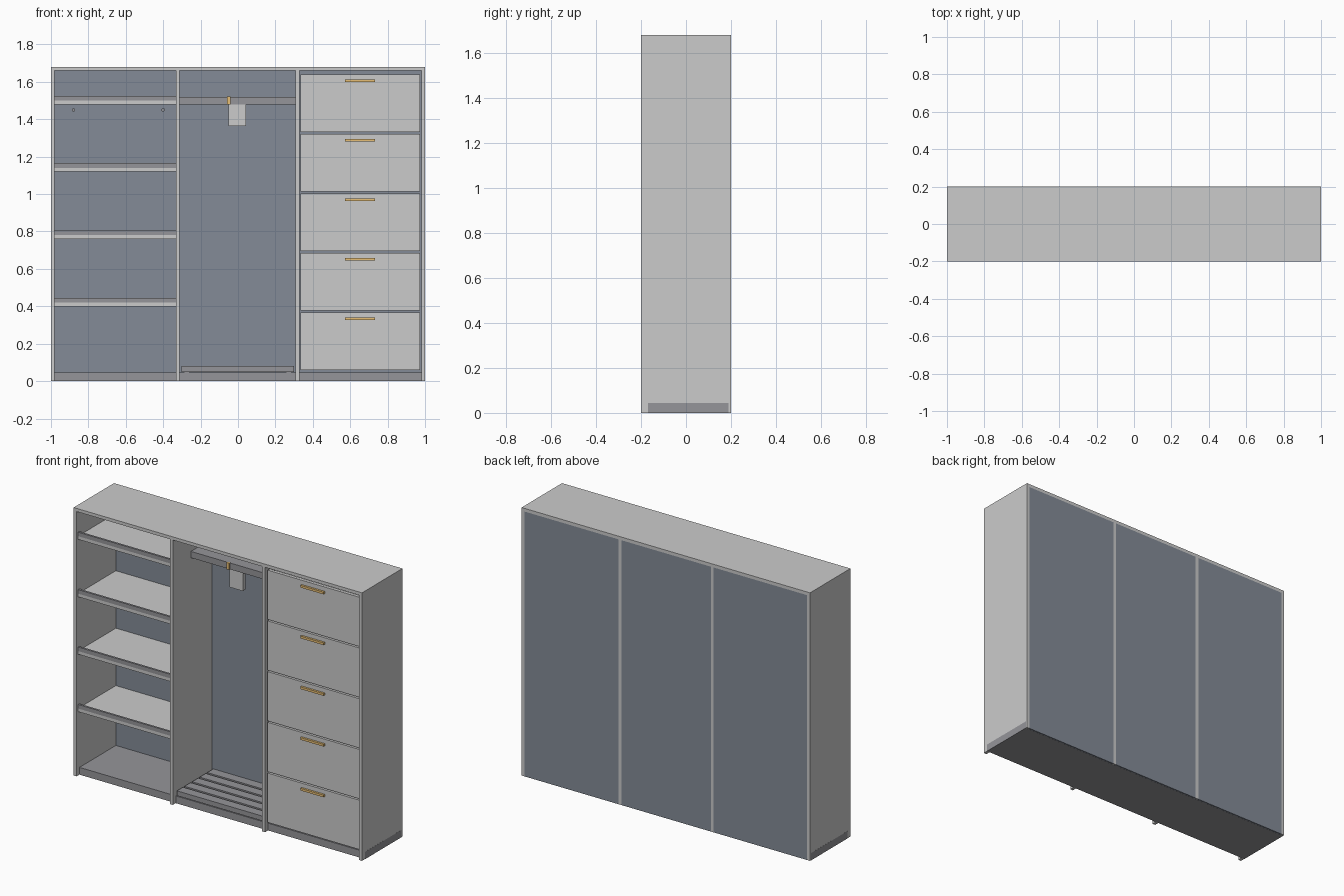
import bpy, math

if "Cube" in bpy.data.objects:
    bpy.data.objects.remove(bpy.data.objects["Cube"])

def material(name, rgb):
    m = bpy.data.materials.new(name)
    m.diffuse_color = (*rgb, 1)
    m.use_nodes = True
    m.node_tree.nodes["Principled BSDF"].inputs["Base Color"].default_value = m.diffuse_color
    return m

SLATE = material("slate_panel", (0.23, 0.26, 0.31))
DARK = material("dark_trim", (0.30, 0.30, 0.32))
GOLD = material("brass", (0.80, 0.52, 0.18))

def box(name, x, y, z, mat=None):
    """Box from (min, max) ranges on each axis."""
    bpy.ops.mesh.primitive_cube_add(size=1, location=[sum(r) / 2 for r in (x, y, z)])
    o = bpy.context.object
    o.name = name
    o.scale = [r[1] - r[0] for r in (x, y, z)]
    bpy.ops.object.transform_apply(location=False, rotation=False, scale=True)
    if mat:
        o.data.materials.append(mat)
    return o

W, D, H, T = 1.0, 0.2, 1.68, 0.02
FLOOR = 0.045
bays = [(-0.98, -0.332), (-0.312, 0.308), (0.328, 0.98)]

# Carcass: top, sides and dividers
box("top_panel", (-W, W), (-D, D), (H - T, H))
for name, x0, x1 in (("left_side", -W, -0.98), ("left_divider", -0.332, -0.312),
                     ("right_divider", 0.308, 0.328), ("right_side", 0.98, W)):
    box(name, (x0, x1), (-D, D), (0, H - T))

# Plinth (shows through at both sides) and back panels
box("plinth", (-W - 0.0005, W + 0.0005), (-0.17, 0.19), (-0.0005, FLOOR), DARK)
for i, bay in enumerate(bays):
    box(f"back_panel_{i + 1}", bay, (0.19, D), (0, H - T), SLATE)

# Left bay: shelves with raised dark front lips
for i in range(4):
    z = 0.42 + 0.36 * i
    box(f"shelf_{i + 1}", bays[0], (-0.185, 0.19), (z - T, z))
    box(f"shelf_lip_{i + 1}", bays[0], (-0.185, -0.172), (z, z + 0.025), DARK)

# Small pegs on the back of the left bay
for i, x in enumerate((-0.88, -0.40)):
    bpy.ops.mesh.primitive_cylinder_add(vertices=12, radius=0.009, depth=0.03,
                                        location=(x, 0.175, 1.45),
                                        rotation=(math.pi / 2, 0, 0))
    bpy.context.object.name = f"wall_peg_{i + 1}"
    bpy.context.object.data.materials.append(DARK)

# Middle bay: hanging rail, hook and tag
box("hanging_rail", bays[1], (-0.02, 0.05), (1.48, 1.52), DARK)
box("rail_hook", (-0.06, -0.04), (-0.03, -0.018), (1.48, 1.522), GOLD)
box("hanging_plate", (-0.05, 0.042), (-0.012, 0.015), (1.363, 1.48))

# Middle bay: slatted shoe rack
N, y0, y1, gap = 5, -0.172, 0.188, 0.015
pitch = (y1 - y0 + gap) / N
for i in range(N):
    y = y0 + pitch * i
    box(f"rack_slat_{i + 1}", (-0.303, 0.299), (y, y + pitch - gap), (0.05, 0.08), DARK)
for i, x in enumerate((-0.29, 0.256)):
    box(f"rack_runner_{i + 1}", (x, x + 0.03), (y0 + 0.01, y1), (FLOOR, 0.055), DARK)

# Right bay: five drawers with brass bar handles
for i in range(5):
    z = 0.059 + 0.318 * i
    box(f"drawer_front_{i + 1}", (0.335, 0.972), (-0.187, -0.167), (z, z + 0.309))
    box(f"drawer_body_{i + 1}", (0.345, 0.962), (-0.167, 0.185), (z + 0.005, z + 0.29))
    zh = z + 0.275
    box(f"drawer_handle_{i + 1}", (0.572, 0.733), (-0.2, -0.186), (zh - 0.007, zh + 0.007), GOLD)
